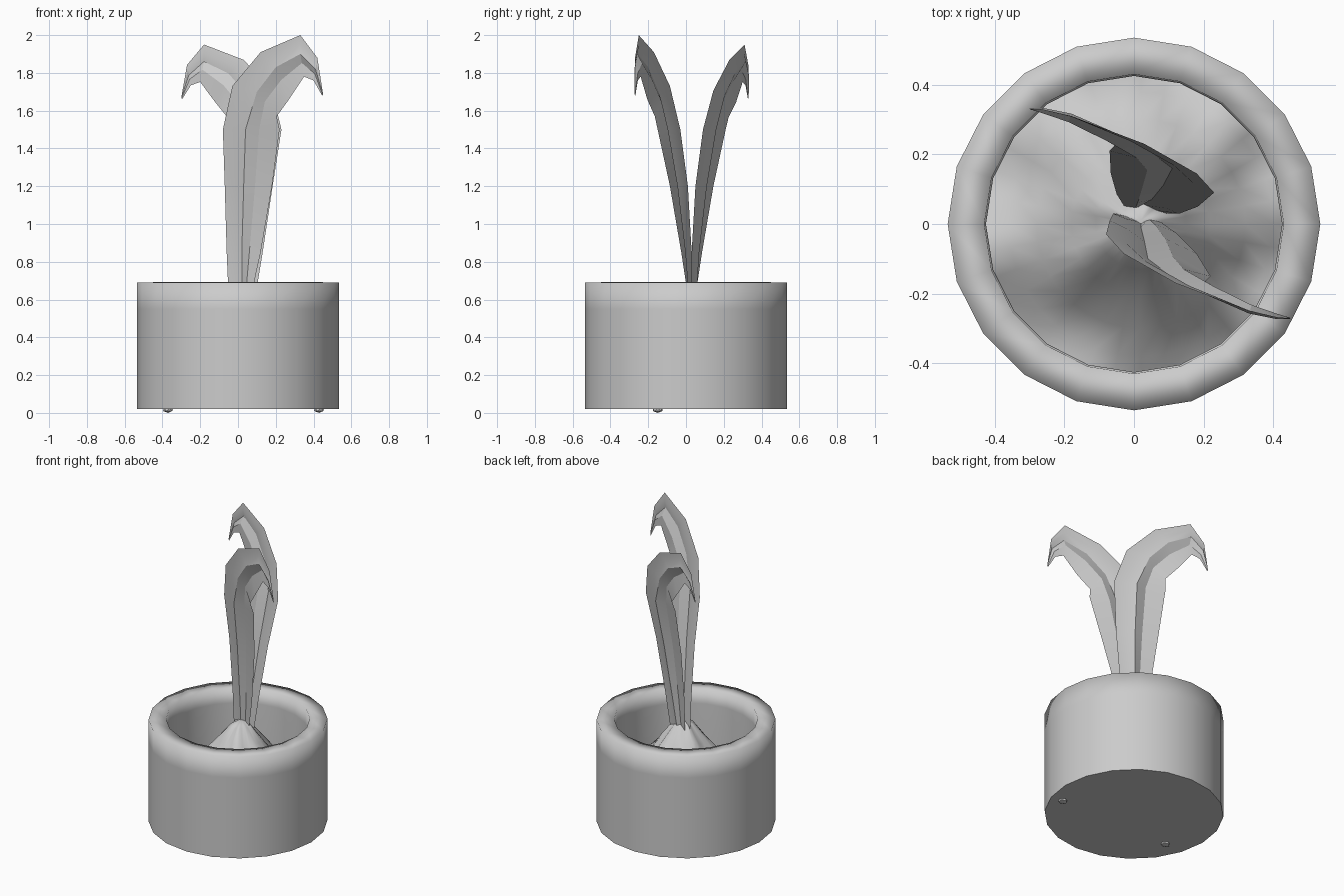
import bpy, bmesh, math
from mathutils import Vector

cube = bpy.data.objects.get("Cube")
if cube:
    bpy.data.objects.remove(cube)

grey = bpy.data.materials.new("plain_grey")
grey.use_nodes = True
grey.diffuse_color = (0.6, 0.6, 0.6, 1)
grey.node_tree.nodes["Principled BSDF"].inputs["Base Color"].default_value = grey.diffuse_color


def make_object(name, bm, angle):
    mesh = bpy.data.meshes.new(name)
    bm.to_mesh(mesh)
    bm.free()
    mesh.materials.append(grey)
    obj = bpy.data.objects.new(name, mesh)
    bpy.context.collection.objects.link(obj)
    bpy.ops.object.select_all(action='DESELECT')
    obj.select_set(True)
    bpy.context.view_layer.objects.active = obj
    bpy.ops.object.shade_smooth_by_angle(angle=math.radians(angle))


def skin(bm, rows, closed=False):
    """Join neighbouring rows of points with quads."""
    rings = [[bm.verts.new(p) for p in row] for row in rows]
    n = len(rings[0])
    for lower, upper in zip(rings, rings[1:]):
        for i in range(n if closed else n - 1):
            j = (i + 1) % n
            bm.faces.new((lower[i], lower[j], upper[j], upper[i]))
    return rings


def circle(r, z, sides):
    return [Vector((r * math.cos(math.tau * i / sides), r * math.sin(math.tau * i / sides), z))
            for i in range(sides)]


# Pot: outer wall, flat rim and inner wall
SIDES = 20
bm = bmesh.new()
profile = [(0.535, 0.02), (0.535, 0.15), (0.535, 0.55), (0.535, 0.69),
           (0.43, 0.692), (0.425, 0.6), (0.425, 0.2)]
skin(bm, [circle(r, z, SIDES) for r, z in profile], closed=True)
make_object("pot", bm, 100)

# Underside of the pot
bm = bmesh.new()
bm.faces.new([bm.verts.new(p) for p in reversed(circle(0.535, 0.02, SIDES))])
make_object("pot_base", bm, 30)

# Soil: a concave mound with folds running down to the wall
bm = bmesh.new()
rows = []
for r, z in [(0.45, 0.27), (0.38, 0.3), (0.3, 0.37), (0.2, 0.48), (0.13, 0.57), (0.06, 0.66)]:
    row = circle(r, z, 36)
    for i, p in enumerate(row):
        a = math.tau * i / 36
        p.z += 0.07 * r * (math.sin(5 * a + 9 * r) + math.sin(8 * a - 14 * r))
        p.x += 0.02
    rows.append(row)
rings = skin(bm, rows, closed=True)
peak = bm.verts.new((0.02, 0.01, 0.695))
for i, v in enumerate(rings[-1]):
    bm.faces.new((v, rings[-1][(i + 1) % 36], peak))
make_object("soil_mound", bm, 80)

# Soil crumbs showing under the pot
for side, x in (("right", -0.37), ("left", 0.43)):
    bm = bmesh.new()
    bmesh.ops.create_icosphere(bm, subdivisions=1, radius=0.03)
    for v in bm.verts:
        v.co = Vector((v.co.x + x, v.co.y - 0.15, v.co.z * 0.6 + 0.018))
    make_object(side + "_soil_crumb", bm, 30)

# Leaf outline: upper edge, outer ridge and lower edge from root to drooping tip
upper_edge = [(-.05, .03, .62), (-.06, .03, .85), (-.07, .01, 1.2), (-.08, -.03, 1.5),
              (-.03, -.085, 1.73), (.12, -.17, 1.91), (.33, -.25, 2.0), (.42, -.27, 1.88),
              (.45, -.27, 1.69)]
ridge = [(.02, .005, .62), (.02, -.01, .85), (.03, -.05, 1.2), (.04, -.1, 1.5),
         (.10, -.145, 1.7), (.20, -.2, 1.83), (.33, -.257, 1.9), (.41, -.273, 1.82),
         (.45, -.272, 1.685)]
lower_edge = [(.07, .01, .62), (.12, -.025, .85), (.18, -.085, 1.2), (.22, -.15, 1.5),
              (.205, -.165, 1.57), (.27, -.205, 1.66), (.35, -.24, 1.78), (.40, -.255, 1.76),
              (.445, -.268, 1.68)]


def leaf(name, opposite):
    rows = []
    for u, m, w in zip(upper_edge, ridge, lower_edge):
        u, m, w = Vector(u), Vector(m), Vector(w)
        # shallow valleys either side of the ridge
        dip = Vector((0, 0.08, 0)) * (w - u).length
        row = [w, m.lerp(w, 0.4) + dip, m, u.lerp(m, 0.5) + dip * 0.3, u]
        if opposite:
            # half turn about the stem, slightly shorter
            for p in row:
                cx = 0.02 + 0.055 * min(1, (p.z - 0.6) / 0.9)
                p.x, p.y = 2 * cx - p.x, 0.06 - p.y
                p.z -= 0.1 * max(0, p.z - 1.5)
        rows.append(row)
    bm = bmesh.new()
    skin(bm, rows)
    make_object(name, bm, 25)


leaf("front_leaf", False)
leaf("back_leaf", True)
